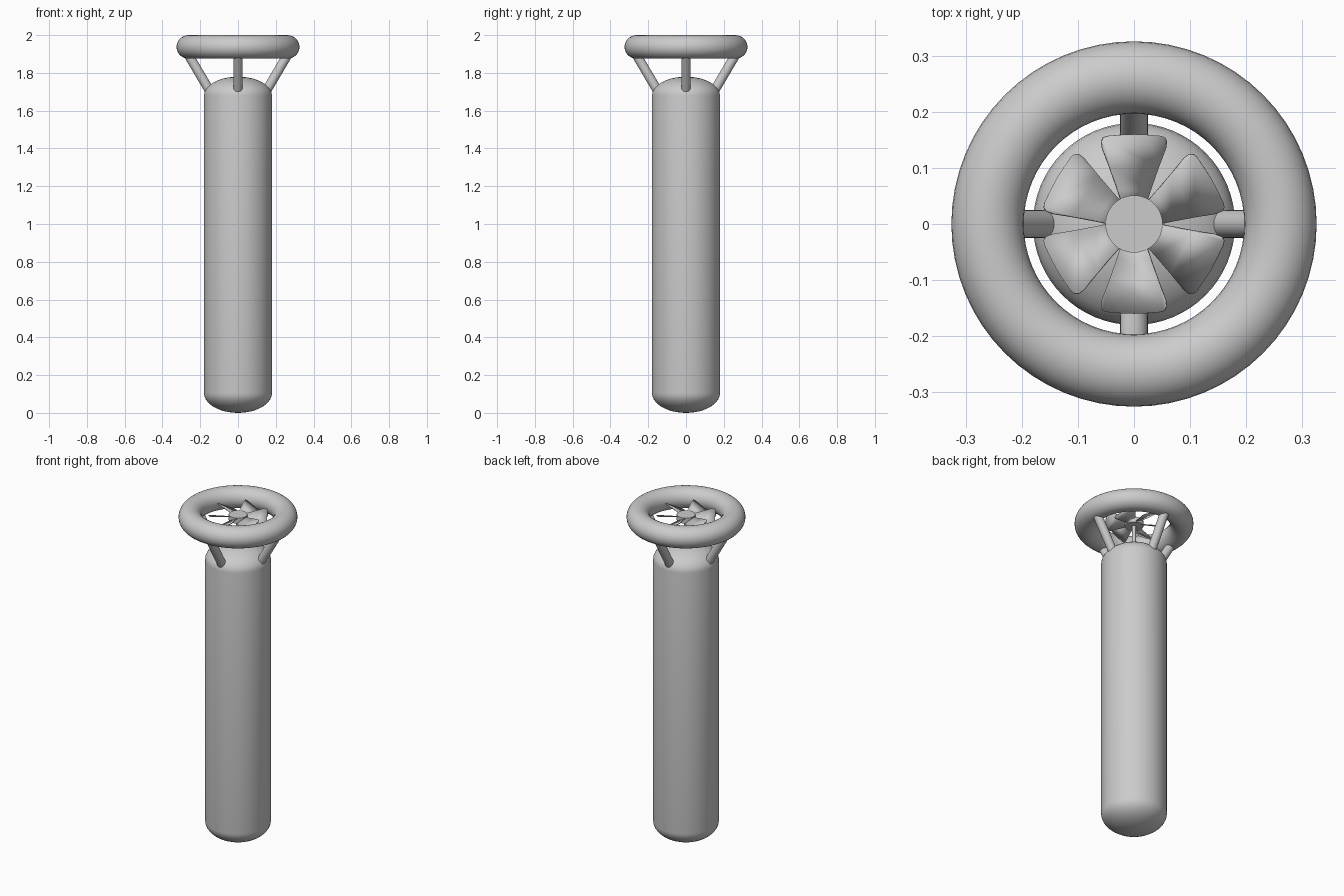
import bpy, bmesh, math
from mathutils import Vector, Matrix

if "Cube" in bpy.data.objects:
    bpy.data.objects.remove(bpy.data.objects["Cube"])


def finish(name, bm, angle=35):
    bmesh.ops.recalc_face_normals(bm, faces=bm.faces)
    me = bpy.data.meshes.new(name)
    bm.to_mesh(me)
    bm.free()
    ob = bpy.data.objects.new(name, me)
    bpy.context.collection.objects.link(ob)
    bpy.ops.object.select_all(action='DESELECT')
    ob.select_set(True)
    bpy.context.view_layer.objects.active = ob
    bpy.ops.object.shade_smooth_by_angle(angle=math.radians(angle))
    return ob


def lathe(name, profile, steps=64, closed=False, angle=35):
    bm = bmesh.new()
    vs = [bm.verts.new((r, 0, z)) for r, z in profile]
    es = [bm.edges.new(p) for p in zip(vs, vs[1:])]
    if closed:
        es.append(bm.edges.new((vs[-1], vs[0])))
    bmesh.ops.spin(bm, geom=vs + es, axis=(0, 0, 1), cent=(0, 0, 0),
                   angle=math.tau, steps=steps)
    bmesh.ops.remove_doubles(bm, verts=bm.verts, dist=1e-5)
    return finish(name, bm, angle)


def rod(name, a, b, radius, sides=24):
    a, b = Vector(a), Vector(b)
    rot = (b - a).to_track_quat('Z', 'Y').to_matrix().to_4x4()
    bm = bmesh.new()
    bmesh.ops.create_cone(bm, cap_ends=True, segments=sides, radius1=radius,
                          radius2=radius, depth=(b - a).length,
                          matrix=Matrix.Translation((a + b) / 2) @ rot)
    return finish(name, bm)


# Tall body with domed ends
R, N = 0.18, 10
quarter = [i / N * math.pi / 2 for i in range(N + 1)]
profile = [(R * math.sin(t), 0.105 - 0.105 * math.cos(t)) for t in quarter]
profile += [(R * math.cos(t), 1.68 + 0.1 * math.sin(t)) for t in quarter]
lathe("body", profile)

# Ring guard around the fan
section = [(0.261 + 0.0645 * math.cos(i * math.tau / 28),
            1.9375 + 0.0625 * math.sin(i * math.tau / 28)) for i in range(28)]
lathe("ring_guard", section, closed=True)

# Four slanted struts
for i in range(4):
    c, s = math.cos(i * math.pi / 2), math.sin(i * math.pi / 2)
    rod(f"strut_{i + 1}", (0.15 * c, 0.15 * s, 1.705),
        (0.265 * c, 0.265 * s, 1.9), 0.025)

# Fan shaft and hub
rod("fan_shaft", (0, 0, 1.76), (0, 0, 1.93), 0.01)
rod("fan_hub", (0, 0, 1.92), (0, 0, 1.953), 0.051, 48)

# Six pitched fan blades with rounded tips: half outline, mirrored
half = [(0.035, 0.024), (0.06, 0.033), (0.10, 0.049), (0.135, 0.064),
        (0.147, 0.066), (0.154, 0.062), (0.157, 0.054), (0.159, 0.028)]
outline = half + [(0.16, 0)] + [(x, -y) for x, y in reversed(half)]
for i in range(6):
    bm = bmesh.new()
    bm.faces.new([bm.verts.new((x, y, 0)) for x, y in outline])
    turn = Matrix.Rotation(math.radians(30 + 60 * i), 4, 'Z')
    pitch = Matrix.Rotation(math.radians(28), 4, 'X')
    bm.transform(Matrix.Translation((0, 0, 1.9365)) @ turn @ pitch)
    blade = finish(f"fan_blade_{i + 1}", bm)
    mod = blade.modifiers.new("thickness", 'SOLIDIFY')
    mod.thickness = 0.004
    mod.offset = 0
